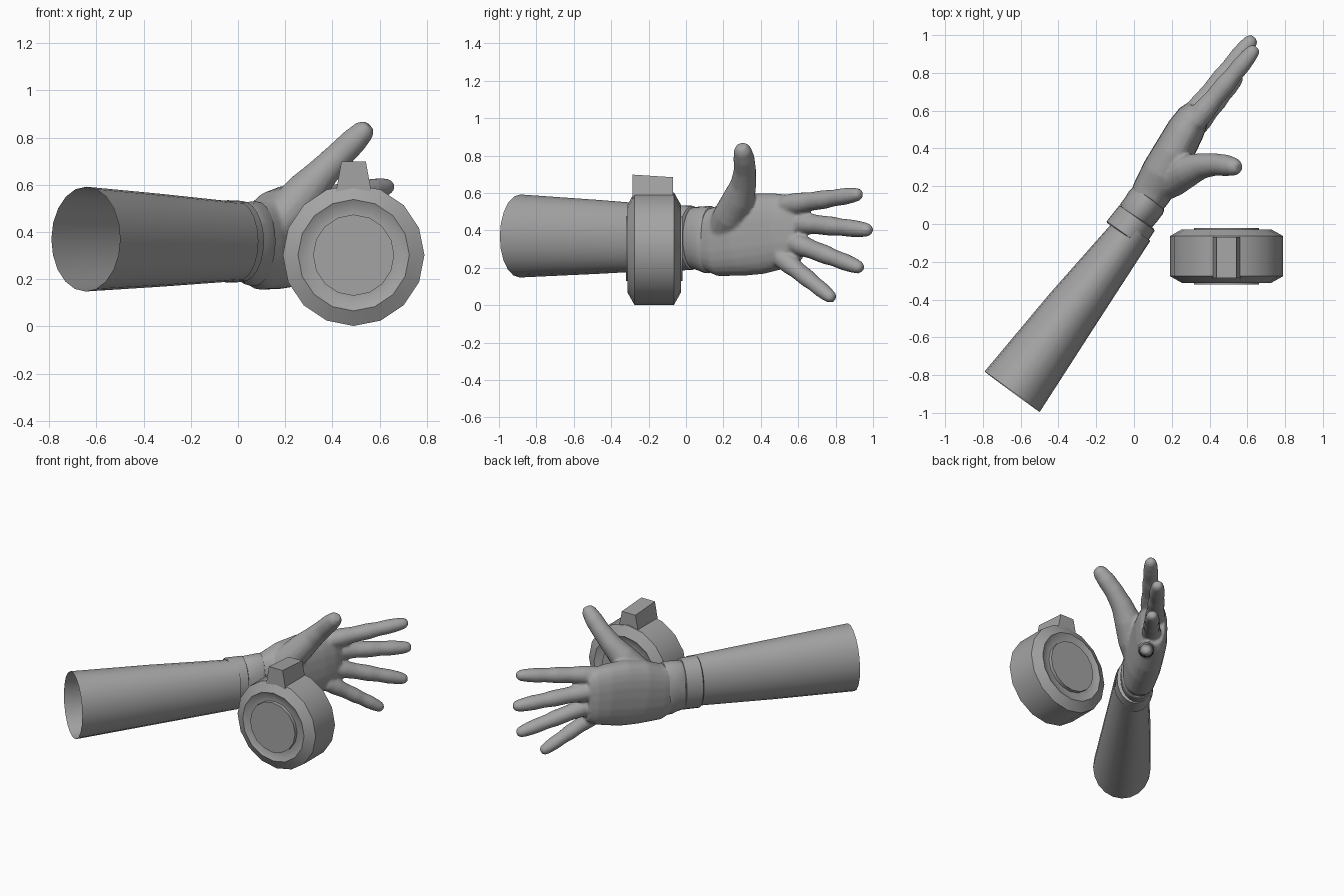
import bpy, bmesh, math
from mathutils import Vector

if "Cube" in bpy.data.objects:
    bpy.data.objects.remove(bpy.data.objects["Cube"])

grey = bpy.data.materials.new("plain grey")
grey.diffuse_color = (0.37, 0.37, 0.37, 1)
grey.use_nodes = True
grey.node_tree.nodes["Principled BSDF"].inputs["Base Color"].default_value = grey.diffuse_color
UP = Vector((0, 0, 1))


def finish(name, bm, angle=35):
    bmesh.ops.recalc_face_normals(bm, faces=bm.faces)
    me = bpy.data.meshes.new(name)
    bm.to_mesh(me)
    bm.free()
    ob = bpy.data.objects.new(name, me)
    bpy.context.collection.objects.link(ob)
    me.materials.append(grey)
    bpy.ops.object.select_all(action='DESELECT')
    ob.select_set(True)
    bpy.context.view_layer.objects.active = ob
    if angle:
        bpy.ops.object.shade_smooth_by_angle(angle=math.radians(angle))
    return ob


def loft(bm, sections, n=16, caps=True, power=1.0):
    """Skin ellipses along a path; section = x, y, z, half thickness, half height."""
    pts = [Vector(s[:3]) for s in sections]
    rings = []
    for i, s in enumerate(sections):
        t = (pts[min(i + 1, len(pts) - 1)] - pts[max(i - 1, 0)]).normalized()
        side = t.cross(UP).normalized()
        up = side.cross(t)
        ring = []
        for k in range(n):
            a = 2 * math.pi * k / n
            c, d = math.cos(a), math.sin(a)
            c = math.copysign(abs(c) ** power, c)
            d = math.copysign(abs(d) ** power, d)
            ring.append(bm.verts.new(pts[i] + side * c * s[3] + up * d * s[4]))
        rings.append(ring)
    for a, b in zip(rings, rings[1:]):
        for k in range(n):
            bm.faces.new((a[k], a[(k + 1) % n], b[(k + 1) % n], b[k]))
    if caps:
        bm.faces.new(rings[0])
        bm.faces.new(rings[-1])


# Sleeve, open at the elbow end
bm = bmesh.new()
loft(bm, [(-.645, -.888, .37, .181, .222), (-.33, -.46, .365, .148, .197),
          (-.03, -.065, .36, .111, .17), (0.0, -.025, .36, .108, .168)], 20, caps=False)
finish("sleeve", bm)

# Cuff band at the end of the sleeve
bm = bmesh.new()
loft(bm, [(-.048, -.058, .36, .114, .17), (-.046, -.055, .36, .121, .175),
          (.016, .032, .36, .115, .172), (.018, .035, .36, .10, .16)], 24)
finish("sleeve_cuff", bm)

# Glove hem with a rolled edge
bm = bmesh.new()
loft(bm, [(.0, .03, .36, .09, .155), (.008, .04, .36, .104, .165),
          (.04, .08, .357, .106, .172), (.062, .112, .352, .108, .18),
          (.074, .128, .35, .104, .18), (.082, .14, .35, .09, .165)], 24)
finish("glove_hem", bm)

# Strap buckle on the outer side of the wrist
bm = bmesh.new()
loft(bm, [(-.066, .065, .36, .012, .05), (-.06, .074, .36, .022, .06),
          (-.032, .115, .36, .022, .06), (-.026, .124, .36, .012, .05)], 12, power=.5)
finish("strap_buckle", bm)

# Hand: palm, thumb and fingers fused into one smooth skin
bm = bmesh.new()
loft(bm, [(.05, .09, .36, .092, .155), (.095, .17, .342, .106, .187),
          (.155, .28, .365, .112, .21), (.215, .39, .382, .106, .217),
          (.275, .5, .395, .1, .203), (.315, .57, .40, .086, .188),
          (.34, .61, .40, .064, .16)], 24, power=.82)
loft(bm, [(.13, .2, .40, .09, .09), (.21, .24, .48, .094, .094),
          (.29, .285, .575, .086, .086), (.36, .308, .652, .069, .069),
          (.43, .315, .725, .06, .06), (.49, .31, .785, .057, .057),
          (.535, .302, .83, .047, .047), (.555, .296, .852, .028, .028)], 16)
# Each finger: knuckle position, tip position, width
fingers = [((.32, .54, .535), (.648, .937, .595), 1.0),
           ((.305, .565, .445), (.635, .99, .40), 1.03),
           ((.32, .55, .345), (.64, .942, .195), 1.0),
           ((.325, .51, .255), (.56, .79, .03), .93)]
shape = [(0, .058), (.16, .058), (.32, .05), (.5, .051), (.62, .045),
         (.76, .046), (.88, .041), (.96, .034), (1, .018)]
for base, tip, w in fingers:
    a, b = Vector(base), Vector(tip)
    path = []
    for f, r in shape:
        p = a.lerp(b, f)
        path.append((p.x, p.y, p.z, r * w * 1.05, r * w))
    loft(bm, path, 14)
hand = finish("hand", bm, 0)
rm = hand.modifiers.new("fuse", 'REMESH')
rm.mode = 'VOXEL'
rm.voxel_size = .01
rm.use_smooth_shade = True
sm = hand.modifiers.new("soften", 'SMOOTH')
sm.factor = .5
sm.iterations = 4

# Round device: 16-sided drum with chamfers, dished faces and raised discs
CX, CY, CZ = .49, -.17, .302
half = [(.172, .15), (.172, .126), (.205, .126), (.236, .142), (.3, .106)]
profile = [(r, -y) for r, y in half] + [(r, y) for r, y in reversed(half)]
bm = bmesh.new()
N = 16
rings = []
for r, y in profile:
    rings.append([bm.verts.new((CX + r * math.cos(2 * math.pi * k / N), CY + y,
                                CZ + r * math.sin(2 * math.pi * k / N))) for k in range(N)])
for a, b in zip(rings, rings[1:]):
    for k in range(N):
        bm.faces.new((a[k], a[(k + 1) % N], b[(k + 1) % N], b[k]))
bm.faces.new(rings[0])
bm.faces.new(rings[-1])
finish("round_device", bm, 30)

# Tapered lug on top of the device
bm = bmesh.new()
bmesh.ops.create_cube(bm, size=1)
for v in bm.verts:
    top = v.co.z > 0
    front = v.co.y < 0
    hx = .052 if top else .075
    v.co = (CX + math.copysign(hx, v.co.x), -.285 if front else -.07,
            (.698 if front else .684) if top else .57)
finish("device_lug", bm, 0)
